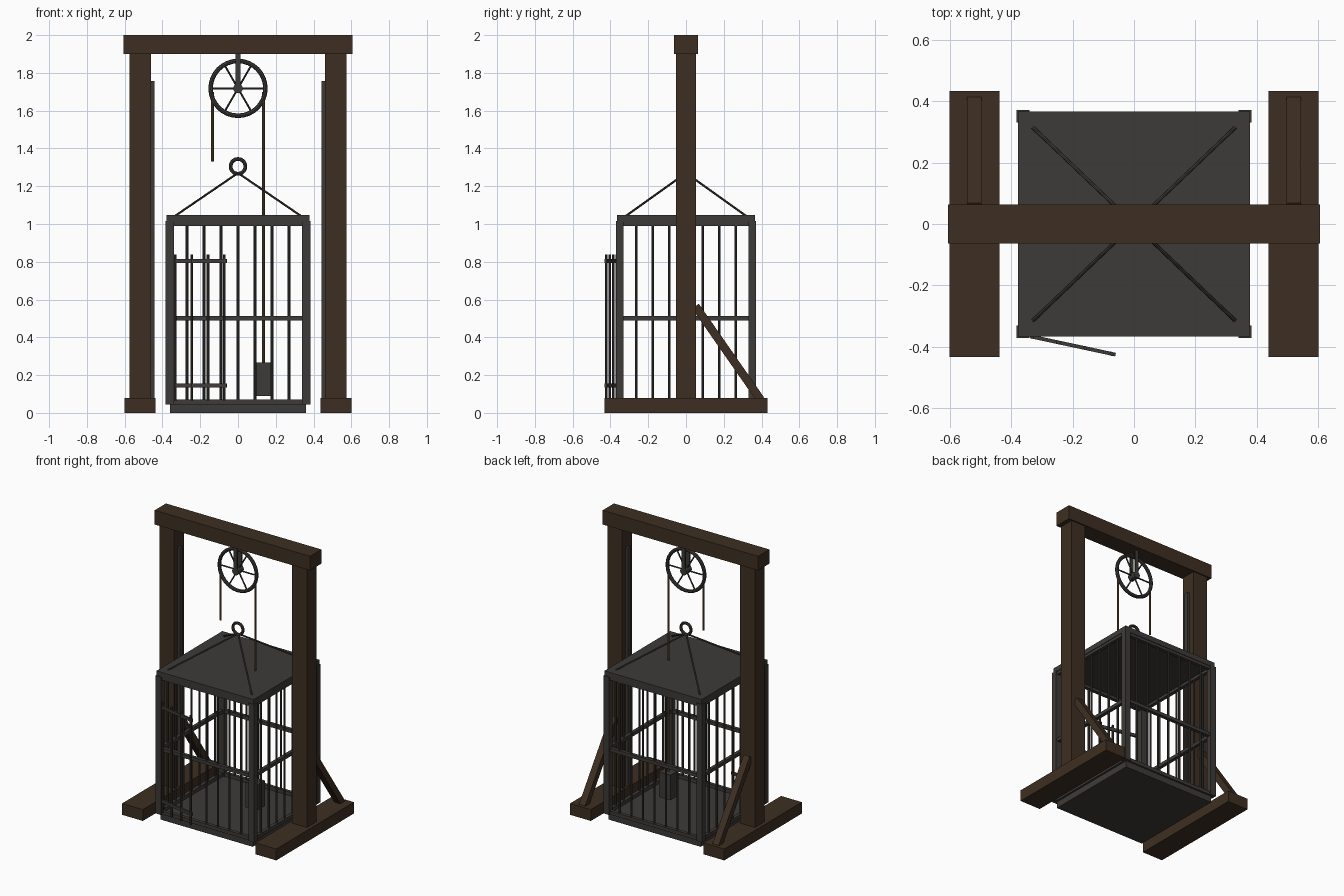
import bpy, math
from mathutils import Vector

if "Cube" in bpy.data.objects:
    bpy.data.objects.remove(bpy.data.objects["Cube"])


def material(name, col):
    m = bpy.data.materials.new(name)
    m.diffuse_color = (*col, 1)
    m.use_nodes = True
    m.node_tree.nodes["Principled BSDF"].inputs["Base Color"].default_value = m.diffuse_color
    return m


WOOD = material("dark_wood", (0.048, 0.028, 0.016))
IRON = material("dark_iron", (0.048, 0.043, 0.040))
ROPE = material("hemp_rope", (0.13, 0.08, 0.035))


def finish(name, mat, smooth=False):
    o = bpy.context.object
    o.name = name
    o.data.materials.append(mat)
    if smooth:
        bpy.ops.object.shade_smooth_by_angle()
    return o


def box(name, x0, x1, y0, y1, z0, z1, mat):
    bpy.ops.mesh.primitive_cube_add(size=1, location=((x0 + x1) / 2, (y0 + y1) / 2, (z0 + z1) / 2))
    o = finish(name, mat)
    o.scale = (abs(x1 - x0), abs(y1 - y0), abs(z1 - z0))
    return o


def rod(name, a, b, r, mat, n=8):
    a, b = Vector(a), Vector(b)
    bpy.ops.mesh.primitive_cylinder_add(vertices=n, radius=r, depth=(b - a).length, location=(a + b) / 2)
    o = finish(name, mat, True)
    o.rotation_euler = (b - a).to_track_quat('Z', 'Y').to_euler()
    return o


def ring(name, z, major, minor):
    bpy.ops.mesh.primitive_torus_add(major_segments=32, minor_segments=8, major_radius=major,
                                     minor_radius=minor, location=(0, 0, z), rotation=(math.pi / 2, 0, 0))
    return finish(name, IRON, True)


# Timber frame
box("top_beam", -0.605, 0.605, -0.063, 0.063, 1.9, 2.0, WOOD)
for s, side in ((-1, "left"), (1, "right")):
    box(side + "_sill", s * 0.438, s * 0.60, -0.432, 0.432, 0, 0.08, WOOD)
    box(side + "_post", s * 0.46, s * 0.574, -0.054, 0.054, 0.08, 1.9, WOOD)
    box(side + "_guide_rail", s * 0.442, s * 0.46, -0.015, 0.015, 0.08, 1.757, IRON)
    a, b = Vector((s * 0.52, 0.05, 0.565)), Vector((s * 0.52, 0.395, 0.07))
    d = b - a
    brace = box(side + "_brace", -0.024, 0.024, -0.022, 0.022, -d.length / 2, d.length / 2, WOOD)
    brace.location = (a + b) / 2
    brace.rotation_euler = (math.atan2(-d.y, d.z), 0, 0)

# Cage floor, roof and corner posts
box("cage_floor", -0.36, 0.36, -0.35, 0.35, 0, 0.045, IRON)
box("cage_roof", -0.378, 0.378, -0.366, 0.366, 1.01, 1.047, IRON)
for sx in (-1, 1):
    for sy in (-1, 1):
        box("cage_corner_post", sx * 0.34, sx * 0.383, sy * 0.331, sy * 0.371, 0.045, 1.015, IRON)
        rod("lifting_rod", (sx * 0.33, sy * 0.315, 1.045), (0, 0, 1.27), 0.006, IRON)

# Cage rails and bars; the front left is left open for the door
for s in (-1, 1):
    for z0, z1 in ((0.045, 0.07), (0.488, 0.512), (0.99, 1.01)):
        box("cage_rail_x", -0.345, 0.345, s * 0.338, s * 0.362, z0, z1, IRON)
        box("cage_rail_y", s * 0.35, s * 0.374, -0.335, 0.335, z0, z1, IRON)
    for i in range(-3, 4):
        if s > 0 or i >= 0:
            rod("cage_bar", (i * 0.09, s * 0.35, 0.05), (i * 0.09, s * 0.35, 1.0), 0.007, IRON)
        rod("cage_bar", (s * 0.362, i * 0.088, 0.05), (s * 0.362, i * 0.088, 1.0), 0.007, IRON)

# Open door
hinge, tip = Vector((-0.335, -0.366, 0)), Vector((-0.06, -0.425, 0))
dd = tip - hinge
for z in (0.145, 0.805):
    rail = box("door_rail", -dd.length / 2, dd.length / 2, -0.006, 0.006, -0.011, 0.011, IRON)
    rail.location = (hinge + tip) / 2 + Vector((0, 0, z))
    rail.rotation_euler = (0, 0, math.atan2(dd.y, dd.x))
for i in range(4):
    p = hinge + dd * (0.01 + 0.315 * i)
    rod("door_bar", p + Vector((0, 0, 0.065)), p + Vector((0, 0, 0.838)), 0.007, IRON)

# Lifting ring, pulley wheel and hanger
ring("lifting_ring", 1.305, 0.039, 0.010)
ring("pulley_rim", 1.718, 0.145, 0.012)
rod("pulley_hub", (0, -0.03, 1.718), (0, 0.03, 1.718), 0.025, IRON, 16)
for i in range(6):
    t = i * math.pi / 3
    rod("pulley_spoke", (0, 0, 1.718), (0.14 * math.cos(t), 0, 1.718 + 0.14 * math.sin(t)), 0.005, IRON)
for s in (-1, 1):
    box("pulley_hanger", -0.013, 0.013, s * 0.02, s * 0.032, 1.695, 1.9, IRON)

# Ropes and counterweight
rod("short_rope", (-0.135, 0, 1.33), (-0.135, 0, 1.70), 0.007, ROPE)
rod("long_rope", (0.135, 0, 0.26), (0.135, 0, 1.70), 0.007, ROPE)
box("counterweight", 0.09, 0.18, -0.045, 0.045, 0.09, 0.267, IRON)
